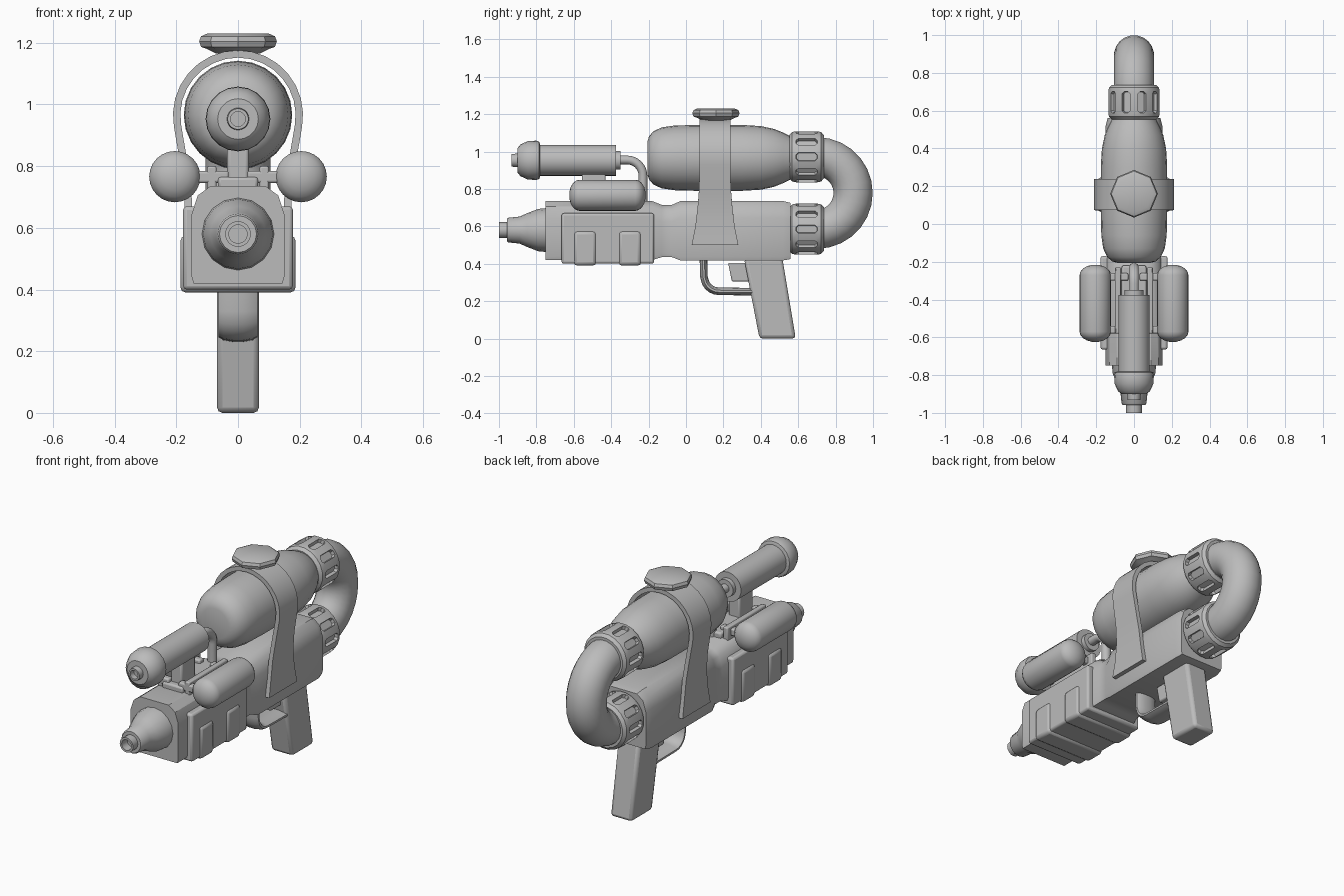
import bpy, bmesh, math
from mathutils import Vector

if "Cube" in bpy.data.objects:
    bpy.data.objects.remove(bpy.data.objects["Cube"], do_unlink=True)

grey = bpy.data.materials.new("plain grey")
grey.use_nodes = True
grey.diffuse_color = (0.5, 0.5, 0.5, 1)
grey.node_tree.nodes["Principled BSDF"].inputs["Base Color"].default_value = (0.5, 0.5, 0.5, 1)
parts = []


def finish(name, bm):
    bmesh.ops.recalc_face_normals(bm, faces=bm.faces)
    mesh = bpy.data.meshes.new(name)
    bm.to_mesh(mesh)
    bm.free()
    mesh.materials.append(grey)
    ob = bpy.data.objects.new(name, mesh)
    bpy.context.collection.objects.link(ob)
    parts.append(ob)
    return ob


def loft_mesh(rings):
    bm = bmesh.new()
    loops = [[bm.verts.new(p) for p in ring] for ring in rings]
    n = len(loops[0])
    for a, b in zip(loops, loops[1:]):
        for i in range(n):
            j = (i + 1) % n
            bm.faces.new((a[i], a[j], b[j], b[i]))
    bm.faces.new(loops[0])
    bm.faces.new(loops[-1])
    return bm


def loft(name, rings):
    return finish(name, loft_mesh(rings))


def round_rings(profile, x, z, segs, start=0.0):
    """Rings along y from (y, radius) pairs."""
    turn = [start + math.tau * i / segs for i in range(segs)]
    return [[(x + r * math.cos(a), y, z + r * math.sin(a)) for a in turn] for y, r in profile]


def revolve(name, profile, z, x=0.0, segs=24):
    return loft(name, round_rings(profile, x, z, segs))


def sweep(name, path, rx, rn, segs=16):
    """Tube along (y, z) points, rx wide and rn thick."""
    pts = [Vector((0, y, z)) for y, z in path]
    rings = []
    for i, p in enumerate(pts):
        t = (pts[min(i + 1, len(pts) - 1)] - pts[max(i - 1, 0)]).normalized()
        normal = Vector((0, -t.z, t.y))
        turn = [math.tau * (k + 0.5) / segs for k in range(segs)]
        rings.append([p + Vector((rx * math.cos(a), 0, 0)) + normal * (rn * math.sin(a)) for a in turn])
    return loft(name, rings)


def arc(cy, cz, r, a0, a1, n):
    angles = [math.radians(a0 + (a1 - a0) * i / n) for i in range(n + 1)]
    return [(cy + r * math.cos(a), cz + r * math.sin(a)) for a in angles]


def bevel(ob, width, segs=2):
    m = ob.modifiers.new("bevel", "BEVEL")
    m.width = width
    m.segments = segs
    m.limit_method = "ANGLE"
    return ob


def box(name, x0, x1, y0, y1, z0, z1, width=0.01):
    ring = lambda y: [(x0, y, z0), (x1, y, z0), (x1, y, z1), (x0, y, z1)]
    return bevel(loft(name, [ring(y0), ring(y1)]), width)


def section(y, w, zb, zt):
    """Body cross-section with a flat bottom and sloped shoulders."""
    half = [(w * 0.96, zb), (w, zb + 0.02), (w, zt - 0.09), (w * 0.87, zt - 0.03), (w * 0.6, zt)]
    right = [(x, y, z) for x, z in half]
    return right + [(-x, y, z) for x, z in reversed(half)]


# Main body: fore-end, narrow waist and rear housing
loft("body", [section(*s) for s in (
    (-0.75, 0.15, 0.42, 0.735), (-0.18, 0.15, 0.42, 0.735), (-0.13, 0.135, 0.435, 0.715),
    (-0.075, 0.135, 0.435, 0.715), (-0.03, 0.15, 0.418, 0.735), (0.52, 0.15, 0.418, 0.735),
    (0.56, 0.14, 0.425, 0.725))])
box("fore_end_shell", -0.178, 0.178, -0.665, -0.17, 0.4, 0.67, 0.012)
for label, y in (("front", -0.54), ("rear", -0.3)):
    box(label + "_grip_band", -0.187, 0.187, y - 0.06, y + 0.06, 0.39, 0.575, 0.018)

# Nozzle with a hollow muzzle
revolve("nozzle", [(-0.74, 0.118), (-0.79, 0.113), (-0.85, 0.09), (-0.89, 0.072), (-0.95, 0.066),
                   (-0.957, 0.06), (-0.957, 0.042), (-1.0, 0.042), (-1.0, 0.03), (-0.95, 0.03)],
        0.58, segs=16)

# Water tank
revolve("water_tank", [(-0.207, 0.085), (-0.198, 0.115), (-0.175, 0.142), (-0.13, 0.163), (-0.06, 0.173),
                       (0.05, 0.176), (0.3, 0.176), (0.4, 0.17), (0.47, 0.155), (0.52, 0.135),
                       (0.57, 0.11)], 0.966)


# Slotted collars joining the hose to tank and body
def collar(name, z):
    step = math.tau / 20
    prof = [(0.553, 0.118), (0.568, 0.134), (0.588, 0.138), (0.702, 0.138), (0.722, 0.134), (0.737, 0.118)]
    bm = loft_mesh(round_rings(prof, 0, z, 20, step / 2))
    mid = [v for v in bm.verts if 0.58 < v.co.y < 0.71]
    bmesh.ops.bevel(bm, geom=mid, offset=0.012, offset_type="OFFSET", segments=1, affect="VERTICES")
    bmesh.ops.recalc_face_normals(bm, faces=bm.faces)
    slots = []
    for f in bm.faces:
        c = f.calc_center_median()
        index = round(math.atan2(c.z - z, c.x) / step)
        if len(f.verts) == 8 and abs(c.y - 0.645) < 0.01 and index % 2 == 0:
            slots.append(f)
    bmesh.ops.inset_individual(bm, faces=slots, thickness=0.003, depth=-0.02)
    finish(name, bm)


collar("upper_collar", 0.972)
collar("lower_collar", 0.585)

# U-shaped hose
sweep("hose", [(0.6, 0.972)] + arc(0.7, 0.7785, 0.1935, 90, -90, 14) + [(0.6, 0.585)], 0.106, 0.106, 20)

# Strap over the tank, as (x, z, half depth) from the hem to the crown
side = [(0.175, 0.5, 0.125), (0.172, 0.6, 0.105), (0.174, 0.7, 0.093), (0.186, 0.8, 0.085)]
for i in range(9):
    a = math.radians(-10 + 100 * i / 8)
    side.append((0.211 * math.cos(a), 0.965 + 0.211 * math.sin(a), 0.082))
path = side + [(-x, z, d) for x, z, d in reversed(side[:-1])]
rings = []
for i, (x, z, d) in enumerate(path):
    before, after = path[max(i - 1, 0)], path[min(i + 1, len(path) - 1)]
    t = Vector((after[0] - before[0], 0, after[1] - before[1])).normalized()
    inner = Vector((x, 0, z)) + Vector((-t.z, 0, t.x)) * 0.024
    rings.append([(x, 0.155 - d, z), (x, 0.155 + d, z),
                  (inner.x, 0.155 + d, inner.z), (inner.x, 0.155 - d, inner.z)])
loft("tank_strap", rings)

# Filler cap
cap = [(1.165, 0.07), (1.18, 0.1), (1.187, 0.12), (1.205, 0.126), (1.221, 0.12), (1.23, 0.1)]
loft("filler_cap", [[(r * math.cos(k * math.tau / 8), 0.16 + r * math.sin(k * math.tau / 8), z)
                     for k in range(8)] for z, r in cap])

# Pump cylinder with knob, tail and feed pipe
revolve("pump_cylinder", [(-0.82, 0.083), (-0.375, 0.083), (-0.375, 0.05), (-0.35, 0.05)], 0.953)
revolve("pump_knob", [(-0.78, 0.085), (-0.785, 0.1), (-0.8, 0.105), (-0.845, 0.103), (-0.885, 0.085),
                      (-0.9, 0.066), (-0.9, 0.036), (-0.932, 0.034), (-0.932, 0.024), (-0.9, 0.024)],
        0.953, segs=20)
sweep("feed_pipe", [(-0.37, 0.955)] + arc(-0.315, 0.87, 0.085, 90, 0, 8) + [(-0.23, 0.72)], 0.026, 0.024, 12)
box("pump_support", -0.035, 0.035, -0.555, -0.43, 0.72, 0.885)
box("rack_base", -0.065, 0.065, -0.59, -0.22, 0.725, 0.765)

# Side bottles with rails and struts
for label, s in (("left", 1), ("right", -1)):
    end = [(1 - math.cos(math.radians(a)), math.sin(math.radians(a))) for a in (12, 32, 52, 72, 90)]
    front = [(-0.625 + 0.055 * c, 0.083 * r) for c, r in end]
    back = [(-0.215 - 0.055 * c, 0.083 * r) for c, r in reversed(end)]
    revolve(label + "_bottle", front + back, 0.766, 0.205 * s)
    x0, x1 = sorted((0.07 * s, 0.1 * s))
    box(label + "_rail", x0, x1, -0.58, -0.23, 0.71, 0.8, 0.006)
    x0, x1 = sorted((0.03 * s, 0.17 * s))
    for place, y in (("front", -0.56), ("rear", -0.28)):
        box(label + "_" + place + "_strut", x0, x1, y - 0.02, y + 0.02, 0.745, 0.785, 0.008)

# Handle, trigger and guard
half = 0.068
grip = [[(-half, y0, z), (half, y0, z), (half, y1, z), (-half, y1, z)]
        for y0, y1, z in ((0.393, 0.587, 0.0), (0.31, 0.515, 0.43))]
bevel(loft("handle", grip), 0.018)
trigger = [[(x, 0.225, 0.405), (x, 0.34, 0.405), (x, 0.36, 0.305), (x, 0.245, 0.305)] for x in (-0.035, 0.035)]
bevel(loft("trigger", trigger), 0.008)
sweep("trigger_guard", [(0.093, 0.43), (0.096, 0.33)] + arc(0.175, 0.33, 0.077, 190, 270, 5) + [(0.38, 0.25)],
      0.066, 0.021, 12)

# Smooth shading with sharp creases kept
bpy.ops.object.select_all(action="DESELECT")
for ob in parts:
    ob.select_set(True)
bpy.context.view_layer.objects.active = parts[0]
bpy.ops.object.shade_smooth_by_angle(angle=math.radians(35))
